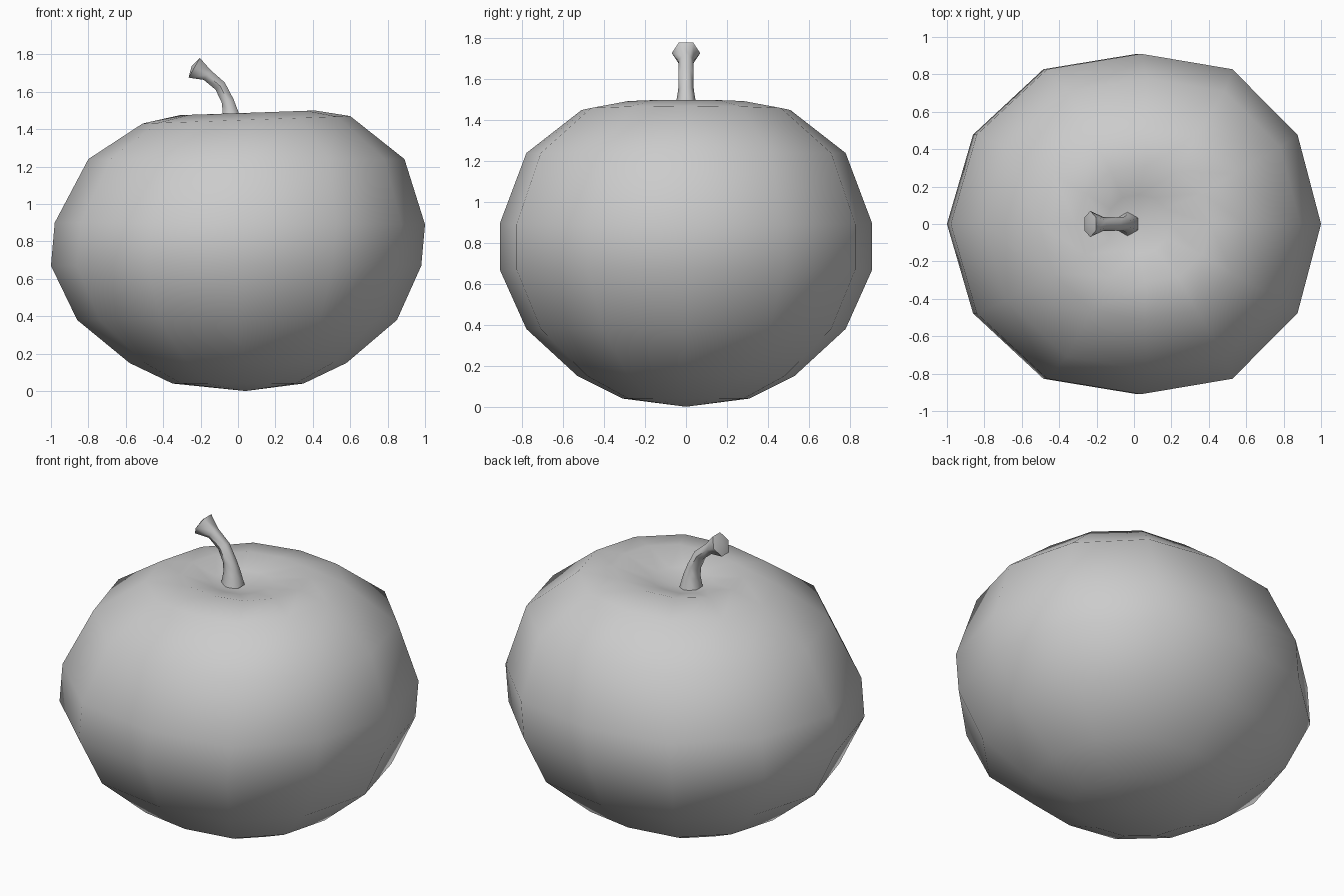
import bpy, bmesh, math
from mathutils import Vector

if "Cube" in bpy.data.objects:
    bpy.data.objects.remove(bpy.data.objects["Cube"])


def skin(name, rings, start, end):
    """Bridge equal-length vertex rings and close both ends with a fan."""
    bm = bmesh.new()
    rows = [[bm.verts.new(p) for p in ring] for ring in rings]
    n = len(rows[0])
    for a, b in zip(rows, rows[1:]):
        for i in range(n):
            j = (i + 1) % n
            bm.faces.new((a[i], a[j], b[j], b[i]))
    for row, tip in ((rows[0], start), (rows[-1], end)):
        v = bm.verts.new(tip)
        for i in range(n):
            bm.faces.new((row[i], row[(i + 1) % n], v))
    bmesh.ops.recalc_face_normals(bm, faces=bm.faces)
    for f in bm.faces:
        f.smooth = True
    mesh = bpy.data.meshes.new(name)
    bm.to_mesh(mesh)
    bm.free()
    obj = bpy.data.objects.new(name, mesh)
    bpy.context.collection.objects.link(obj)
    return obj


# Fruit body: lopsided 12-sided rings (left x, left z, right x, right z, depth)
profile = [
    (-0.35, 0.04, 0.35, 0.04, 0.31),
    (-0.58, 0.15, 0.58, 0.15, 0.53),
    (-0.86, 0.38, 0.85, 0.38, 0.78),
    (-1.00, 0.67, 0.98, 0.67, 0.91),
    (-0.98, 0.90, 1.00, 0.89, 0.91),
    (-0.80, 1.24, 0.89, 1.24, 0.78),
    (-0.51, 1.43, 0.60, 1.47, 0.51),
    (-0.31, 1.475, 0.41, 1.50, 0.31),
    (-0.15, 1.435, 0.19, 1.45, 0.155),
]
body_rings = []
for xl, zl, xr, zr, ry in profile:
    ring = []
    for i in range(12):
        a = math.tau * i / 12
        c, s = math.cos(a), math.sin(a)
        widen = 1.0 if i % 6 == 3 else 1.05
        x = (xl + xr) / 2 + (xr - xl) / 2 * c + 0.03 * ry * s * s
        z = (zl + zr) / 2 + (zr - zl) / 2 * c
        ring.append((x, ry * s * widen, z))
    body_rings.append(ring)
skin("apple_body", body_rings, (0.04, 0, 0.0), (0.01, 0, 1.405))

# Stem: hexagonal sections along a bent path (x, z, radius, lean in degrees)
path = [
    (-0.035, 1.415, 0.065, 0),
    (-0.04, 1.49, 0.048, 6),
    (-0.055, 1.55, 0.038, 18),
    (-0.095, 1.63, 0.036, 38),
    (-0.165, 1.69, 0.037, 55),
    (-0.234, 1.728, 0.070, 60),
]
stem_rings = []
for x, z, r, lean in path:
    t = math.radians(lean)
    across = Vector((math.cos(t), 0, math.sin(t)))
    stem_rings.append([
        Vector((x, 0, z)) + across * (r * math.sin(math.tau * i / 6))
        + Vector((0, r * math.cos(math.tau * i / 6), 0))
        for i in range(6)])
stem = skin("stem", stem_rings, (-0.035, 0, 1.415), (-0.248, 0, 1.738))

# Keep the cut end of the stem crisp
bpy.context.view_layer.objects.active = stem
stem.select_set(True)
bpy.ops.object.shade_smooth_by_angle(angle=math.radians(60))
